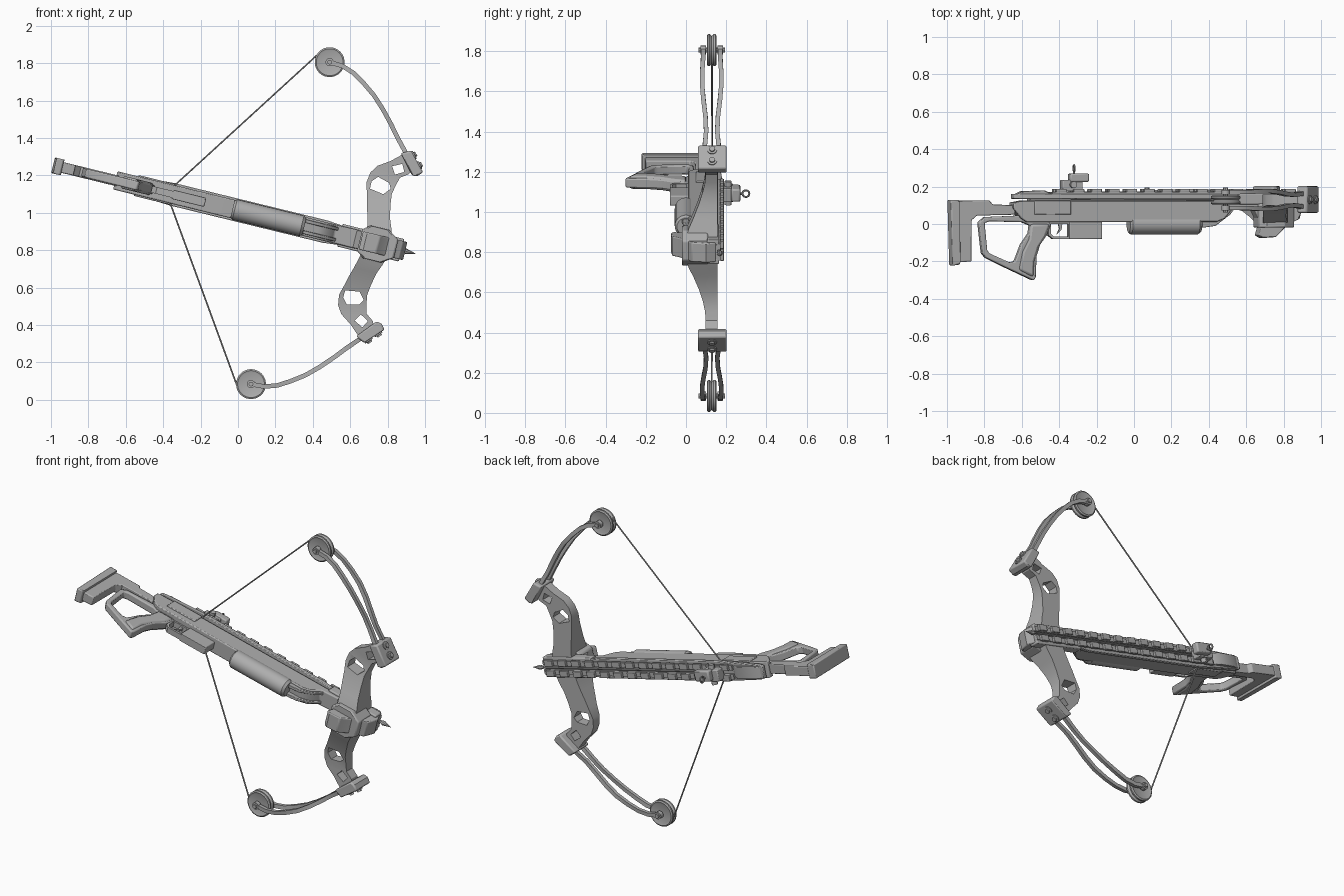
import bpy, bmesh, math
from mathutils import Vector
from mathutils.geometry import tessellate_polygon

if "Cube" in bpy.data.objects:
    bpy.data.objects.remove(bpy.data.objects["Cube"])

# Local frame: u runs forward along the stock, v sideways along the bow, h is the weapon's own height
TILT = math.radians(13.72)
U = Vector((math.cos(TILT), 0, -math.sin(TILT)))
V = Vector((math.sin(TILT), 0, math.cos(TILT)))
H = Vector((0, 1, 0))
ORIGIN = Vector((0, 0, 1.013))

grey = bpy.data.materials.new("grey_metal")
grey.diffuse_color = (0.42, 0.42, 0.42, 1)
grey.use_nodes = True
grey.node_tree.nodes["Principled BSDF"].inputs["Base Color"].default_value = grey.diffuse_color


def P(u, v, h):
    return ORIGIN + U * u + V * v + H * h


def finish(name, verts, faces, smooth=30, bevel=0.0):
    bm = bmesh.new()
    bv = [bm.verts.new(p) for p in verts]
    for f in faces:
        bm.faces.new([bv[i] for i in f])
    bmesh.ops.recalc_face_normals(bm, faces=bm.faces)
    me = bpy.data.meshes.new(name)
    bm.to_mesh(me)
    bm.free()
    me.materials.append(grey)
    ob = bpy.data.objects.new(name, me)
    bpy.context.collection.objects.link(ob)
    bpy.ops.object.select_all(action='DESELECT')
    ob.select_set(True)
    bpy.context.view_layer.objects.active = ob
    if bevel:
        m = ob.modifiers.new("edge_bevel", 'BEVEL')
        m.width, m.segments, m.limit_method = bevel, 2, 'ANGLE'
        m.angle_limit = math.radians(40)
    bpy.ops.object.shade_smooth_by_angle(angle=math.radians(smooth))
    return ob


# Extruded outline with optional holes; mapper(a, b, side) gives the point for side 0 or 1
def plate(name, loops, mapper, **kw):
    flat = [p for loop in loops for p in loop]
    n = len(flat)
    tris = tessellate_polygon([[Vector((a, b, 0)) for a, b in loop] for loop in loops])
    verts = [mapper(a, b, s) for s in (0, 1) for a, b in flat]
    faces = [tuple(t) for t in tris] + [tuple(i + n for i in t) for t in tris]
    start = 0
    for loop in loops:
        k = len(loop)
        for i in range(k):
            a, b = start + i, start + (i + 1) % k
            faces.append((a, b, b + n, a + n))
        start += k
    return finish(name, verts, faces, **kw)


def side_plate(name, loops, half, v0=0.0, **kw):      # outline in (u, h)
    return plate(name, loops, lambda a, b, s: P(a, v0 + (half if s else -half), b), **kw)


def flat_plate(name, loops, h0, h1, **kw):            # outline in (u, v)
    return plate(name, loops, lambda a, b, s: P(a, b, h1 if s else h0), **kw)


def box(name, u0, u1, v0, v1, h0, h1, **kw):
    return flat_plate(name, [[(u0, v0), (u1, v0), (u1, v1), (u0, v1)]], h0, h1, **kw)


# Turned part: profile of (radius, distance) around an axis
def lathe(name, centre, axis, profile, n=20, **kw):
    axis = axis.normalized()
    s = axis.orthogonal().normalized()
    t = axis.cross(s)
    verts, faces = [], []
    for r, d in profile:
        for i in range(n):
            a = 2 * math.pi * i / n
            verts.append(centre + axis * d + (s * math.cos(a) + t * math.sin(a)) * r)
    for j in range(len(profile) - 1):
        for i in range(n):
            k = (i + 1) % n
            faces.append((j * n + i, j * n + k, (j + 1) * n + k, (j + 1) * n + i))
    faces += [tuple(range(n)), tuple(range((len(profile) - 1) * n, len(profile) * n))]
    return finish(name, verts, faces, **kw)


def rod(name, a, b, r, n=8):
    return lathe(name, a, b - a, [(r, 0), (r, (b - a).length)], n)


# Shoulder stock
side_plate("butt_pad", [[(-1.018, .128), (-.968, .128), (-.965, -.2), (-.97, -.218), (-1.008, -.222)]],
           .043, bevel=.006)
side_plate("butt_stock", [[(-.975, .125), (-.80, .125), (-.785, .105), (-.66, .1), (-.66, .05), (-.87, .045),
                           (-.9, .02), (-.9, -.2), (-.975, -.205)]], .029, bevel=.005)

# Pistol grip with thumbhole loop
side_plate("grip_loop", [
    [(-.859, .008), (-.826, .037), (-.64, .045), (-.50, .037), (-.462, .0), (-.484, -.06), (-.52, -.11),
     (-.54, -.17), (-.545, -.285), (-.556, -.303), (-.705, -.235), (-.82, -.18), (-.84, -.155)],
    [(-.826, .005), (-.80, .014), (-.62, .01), (-.575, -.008), (-.583, -.05), (-.625, -.11), (-.66, -.2),
     (-.69, -.205), (-.80, -.157), (-.812, -.14)]], .024, bevel=.007)
side_plate("grip_swell", [[(-.575, .0), (-.47, .0), (-.49, -.06), (-.53, -.12), (-.555, -.2), (-.56, -.285),
                           (-.64, -.245), (-.62, -.15), (-.585, -.08)]], .034, bevel=.012)

# Body: lower hull, groove core and wider deck
side_plate("lower_hull", [[(-.675, .085), (-.63, .03), (-.60, .01), (.44, .01), (.49, .03), (.53, .08),
                           (.66, .09), (.66, .125), (-.62, .125), (-.675, .115)]], .05, bevel=.006)
box("groove_core", -.58, .88, -.04, .04, .09, .145)
flat_plate("deck", [[(-.67, -.037), (-.64, -.045), (-.36, -.061), (.48, -.061), (.64, -.045), (.9, -.04),
                     (.9, .04), (.64, .045), (.48, .061), (-.36, .061), (-.64, .045), (-.67, .037)]],
           .135, .16, bevel=.004)
side_plate("rear_cover", [[(-.67, .15), (-.62, .175), (-.5, .18), (-.46, .16), (-.46, .15)]], .037, bevel=.004)
for s in (-1, 1):
    box("side_skirt", -.56, -.36, s * .045, s * .057, .05, .125, bevel=.004)
    # Notched top rail
    box("top_rail", -.46, .9, s * .012, s * .042, .155, .172)
    for i in range(14):
        u = -.44 + i * .097
        box("rail_tooth", u, u + .058, s * .013, s * .05, .170, .188, bevel=.003)
    box("front_fin", .56, .9, s * .035, s * .062, .105, .165, bevel=.006)

# Underside: trigger housing, guard, trigger, fore grip and keel
box("trigger_housing", -.36, -.18, -.025, .025, -.08, .015, bevel=.005)
side_plate("trigger_guard", [[(-.475, .015), (-.35, .015), (-.35, -.08), (-.45, -.08), (-.475, -.06)],
                             [(-.462, .0), (-.365, .0), (-.365, -.066), (-.445, -.068), (-.462, -.05)]], .018)
side_plate("trigger", [[(-.42, .01), (-.395, .01), (-.40, -.03), (-.425, -.055), (-.412, -.025)]], .007)
lathe("fore_grip", P(-.03, 0, .0), U, [(.045, 0), (.056, .012), (.056, .38), (.045, .395)], 24)
for s in (-1, 1):
    side_plate("keel_rib", [[(.35, .02), (.37, -.02), (.44, -.01), (.52, .05), (.56, .1), (.35, .1)]],
               .009, v0=s * .03, bevel=.003)

# Central riser mount
side_plate("riser_mount", [[(.60, .13), (.635, .107), (.69, -.01), (.675, -.06), (.70, -.075), (.77, -.07),
                            (.84, .0), (.90, .027), (.92, .1), (.9, .15)]], .05, bevel=.006)
flat_plate("mount_collar", [[(.67, -.06), (.71, -.09), (.81, -.09), (.87, -.05), (.87, .05), (.81, .09),
                             (.71, .09), (.67, .06)]], -.02, .11, bevel=.008)

# Bolt loaded in the groove
lathe("bolt_shaft", P(-.33, 0, .168), U, [(.006, 0), (.006, 1.24)], 8)
lathe("bolt_tip", P(.9, 0, .168), U, [(.007, 0), (.015, .025), (.012, .035), (.001, .078)], 8)

# Sight on the rear of the rail
box("sight_base", -.40, -.29, -.035, .035, .175, .235, bevel=.005)
box("sight_head", -.36, -.255, -.025, .04, .225, .27, bevel=.008)
rod("sight_post", P(-.33, 0, .26), P(-.33, 0, .285), .006)
bpy.ops.mesh.primitive_torus_add(major_segments=20, minor_segments=8, major_radius=.017, minor_radius=.005,
                                 location=P(-.33, 0, .298), rotation=(0, math.pi / 2 + TILT, 0))
ring = bpy.context.object
ring.name = "sight_ring"
ring.data.materials.append(grey)
bpy.ops.object.shade_smooth_by_angle()
lathe("sight_knob", P(-.345, -.06, .21), V, [(.018, 0), (.018, .12)], 12)

# Bow arms, mirrored to both sides
RISER = [(.70, .03), (.69, .09), (.675, .15), (.66, .2), (.648, .25), (.632, .31), (.640, .365), (.668, .408),
         (.73, .45), (.785, .50), (.86, .45), (.842, .405), (.80, .375), (.788, .33), (.778, .28), (.785, .22),
         (.80, .15), (.82, .1), (.84, .03)]
HOLE_A = [(.658, .28), (.734, .268), (.766, .306), (.75, .334), (.685, .352), (.657, .32)]
HOLE_B = [(.745, .425), (.77, .385), (.815, .41), (.795, .45)]
LIMB = [(.288, .886), (.36, .882), (.425, .86), (.488, .822), (.56, .77), (.624, .709), (.685, .642),
        (.739, .577), (.80, .51), (.84, .465)]


def ribbon(path, half):
    left, right = [], []
    for i, p in enumerate(path):
        a, b = Vector(path[max(i - 1, 0)]), Vector(path[min(i + 1, len(path) - 1)])
        d = (b - a).normalized()
        left.append((p[0] - d.y * half, p[1] + d.x * half))
        right.append((p[0] + d.y * half, p[1] - d.x * half))
    return left + right[::-1]


def riser_low(v):   # underside sweeps down toward the mount
    k = min(max((.36 - abs(v)) / .3, 0), 1)
    return .098 - .105 * k ** 1.5


for s, side in ((1, "left"), (-1, "right")):
    plate(side + "_riser", [[(u, s * v) for u, v in loop] for loop in (RISER, HOLE_A, HOLE_B)],
          lambda a, b, t: P(a, b, .158 if t else riser_low(b)))

    # Limb pocket with two clamp bolts
    d, n = Vector((.68, -.733)), Vector((.733, .68))
    c = Vector((.845, .468))
    quad = [c + d * x + n * y for x, y in ((-.075, -.028), (.06, -.034), (.075, -.01), (.072, .026), (-.06, .026))]
    flat_plate(side + "_limb_pocket", [[(q.x, s * q.y) for q in quad]], .06, .202, bevel=.008)
    out = U * n.x + V * (s * n.y)
    for k in (-.032, .03):
        q = c + d * k + n * .02
        lathe(side + "_pocket_bolt", P(q.x, s * q.y, .13), out, [(.024, 0), (.024, .012), (.014, .013), (.014, .022)], 12)

    # Twin limb strips, pinched slightly mid-length
    for t in (-1, 1):
        outline = [(u, s * v) for u, v in ribbon(LIMB, .012)]

        def limb_point(a, b, e, t=t):
            k = min(max((abs(b) - .48) / .4, 0), 1)
            off = .042 - .010 * math.sin(k * math.pi * 2) - .006 * math.sin(k * math.pi)
            return P(a, b, .128 + t * (off + (.011 if e else -.011)))
        plate(side + "_limb", [outline], limb_point)

    # Grooved cam wheel and axle
    w = P(.288, s * .886, .128)
    lathe(side + "_wheel", w, H, [(.062, -.020), (.072, -.024), (.080, -.019), (.080, -.01), (.07, 0),
                                  (.080, .01), (.080, .019), (.072, .024), (.062, .020)], 28)
    lathe(side + "_axle", w, H, [(.013, -.066), (.013, .066)], 8)
    for t in (-1, 1):
        lathe(side + "_axle_cap", w + H * t * .042, H, [(.022, -.013), (.022, .013)], 14)

    # Bowstring half and its return strand
    rod(side + "_string", P(.216, s * .91, .128), P(-.357, s * .055, .132), .0045, 6)
    rod(side + "_string_nock", P(-.357, s * .06, .132), P(-.36, 0, .168), .0055, 6)
